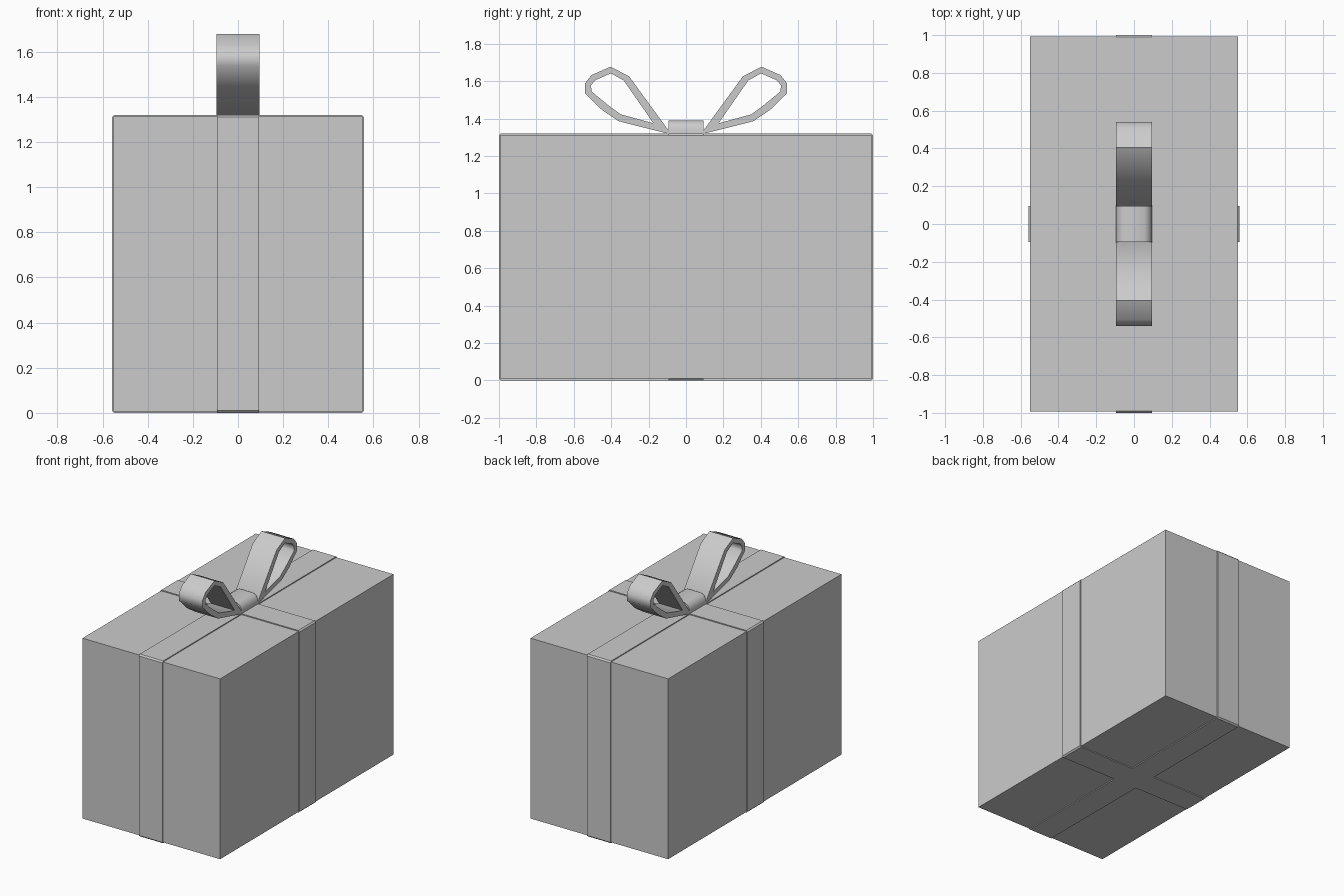
import bpy, bmesh
from math import radians

if "Cube" in bpy.data.objects:
    bpy.data.objects.remove(bpy.data.objects["Cube"])


def extrude(name, pts, half, to3d, angle=40):
    """Closed 2D profile swept from -half to +half."""
    bm = bmesh.new()
    face = bm.faces.new([bm.verts.new(to3d(a, b, -half)) for a, b in pts])
    top = bmesh.ops.extrude_face_region(bm, geom=[face])["geom"]
    offset = [2 * half * c for c in to3d(0, 0, 1)]
    bmesh.ops.translate(bm, vec=offset, verts=[v for v in top if isinstance(v, bmesh.types.BMVert)])
    bmesh.ops.recalc_face_normals(bm, faces=bm.faces)
    me = bpy.data.meshes.new(name)
    bm.to_mesh(me)
    bm.free()
    ob = bpy.data.objects.new(name, me)
    bpy.context.collection.objects.link(ob)
    bpy.ops.object.select_all(action='DESELECT')
    ob.select_set(True)
    bpy.context.view_layer.objects.active = ob
    bpy.ops.object.shade_smooth_by_angle(angle=radians(angle))
    return ob


def along_y(a, b, c):
    return (a, c, b)


def along_x(a, b, c):
    return (c, a, b)


def chamfered(half, low, high, c):
    return [(-half + c, low), (half - c, low), (half, low + c), (half, high - c),
            (half - c, high), (-half + c, high), (-half, high - c), (-half, low + c)]


# Gift box
bpy.ops.mesh.primitive_cube_add(size=1, location=(0, 0, 0.66))
box = bpy.context.object
box.name = "gift_box"
box.scale = (1.102, 1.984, 1.306)

# Ribbons wrapped both ways around the box
extrude("ribbon_across", chamfered(0.558, 0, 1.32, 0.01), 0.094, along_y)
extrude("ribbon_lengthwise", chamfered(1.0, 0, 1.32, 0.01), 0.094, along_x)

# Bow loops: outer outline, then back along the inner outline
outer = [(0.09, 1.318), (0.36, 1.386), (0.45, 1.447), (0.541, 1.536), (0.541, 1.587),
         (0.505, 1.633), (0.404, 1.677), (0.305, 1.627), (0.09, 1.332)]
inner = [(0.174, 1.375), (0.35, 1.423), (0.416, 1.472), (0.505, 1.545), (0.508, 1.578),
         (0.485, 1.605), (0.402, 1.642), (0.333, 1.604), (0.174, 1.375)]


def bow_loop(name, side):
    bm = bmesh.new()
    rings = []
    for pts in (outer, inner[:-1] + [inner[-1]]):
        for x in (-0.095, 0.095):
            rings.append([bm.verts.new((x, side * y, z)) for y, z in pts])
    ol, orr, il, ir = rings
    for i in range(len(outer) - 1):
        for a, b in ((ol, orr), (orr, ir), (ir, il), (il, ol)):
            bm.faces.new((a[i], a[i + 1], b[i + 1], b[i]))
    # close the pinched end by the knot
    bm.faces.new((ol[0], orr[0], orr[-1], ol[-1]))
    for o, n in ((ol, il), (orr, ir)):
        bm.faces.new((o[0], n[0], o[-1]))
    bmesh.ops.remove_doubles(bm, verts=bm.verts, dist=0.0005)
    bmesh.ops.recalc_face_normals(bm, faces=bm.faces)
    me = bpy.data.meshes.new(name)
    bm.to_mesh(me)
    bm.free()
    ob = bpy.data.objects.new(name, me)
    bpy.context.collection.objects.link(ob)
    bpy.ops.object.select_all(action='DESELECT')
    ob.select_set(True)
    bpy.context.view_layer.objects.active = ob
    bpy.ops.object.shade_smooth_by_angle(angle=radians(50))


bow_loop("bow_loop_back", 1)
bow_loop("bow_loop_front", -1)

# Knot: soft-shouldered block between the loops
knot = [(-0.095, 1.31), (0.095, 1.31), (0.095, 1.345), (0.082, 1.375), (0.055, 1.39),
        (-0.055, 1.39), (-0.082, 1.375), (-0.095, 1.345)]
extrude("bow_knot", knot, 0.094, along_y, 50)
